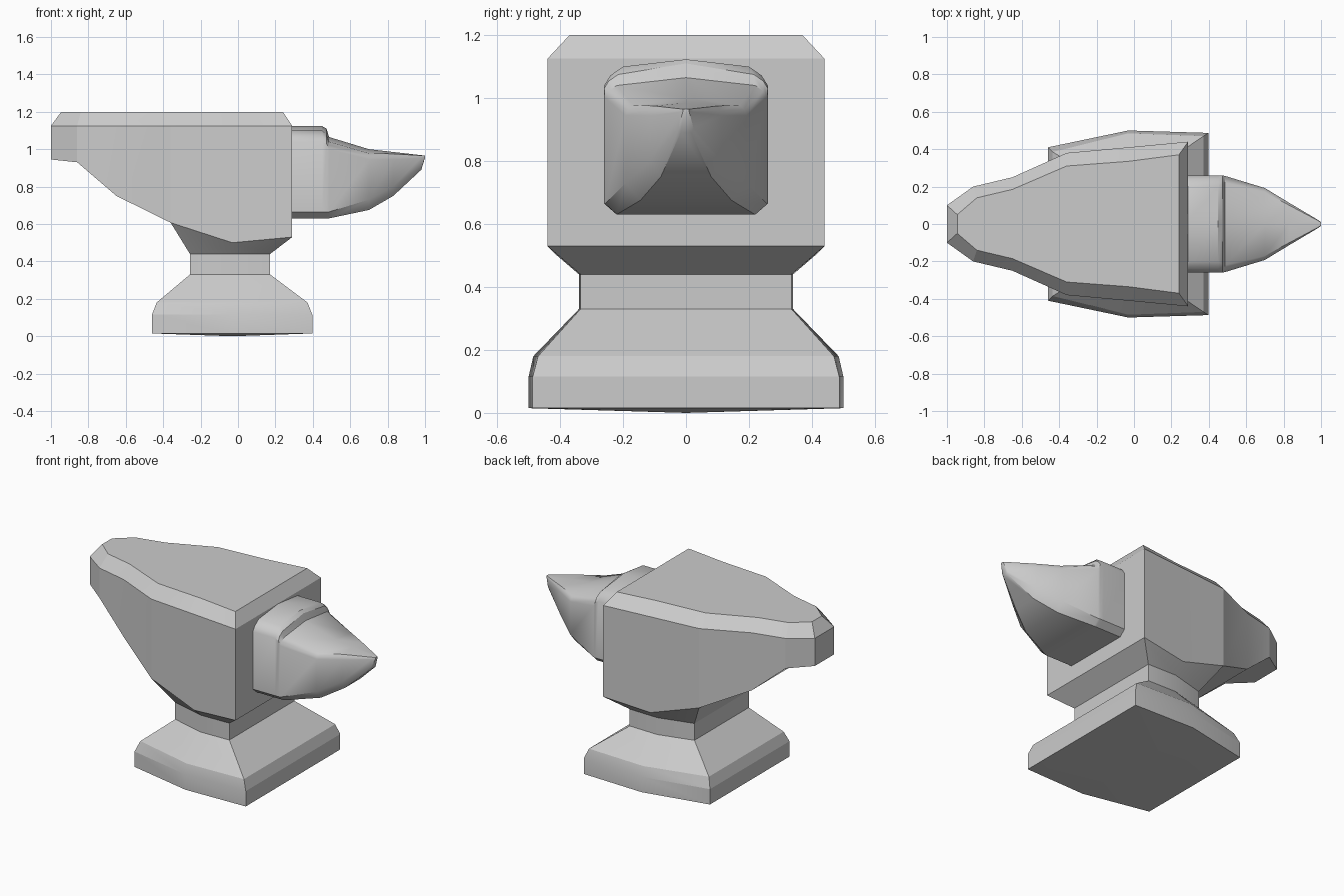
import bpy, bmesh, math

if "Cube" in bpy.data.objects:
    bpy.data.objects.remove(bpy.data.objects["Cube"])


def loft(bm, rings, closed=True):
    """Bridge successive rings of BMVerts with quads."""
    for a, b in zip(rings, rings[1:]):
        n = len(a)
        for i in range(n if closed else n - 1):
            j = (i + 1) % n
            bm.faces.new((a[i], a[j], b[j], b[i]))


def finish(bm, name, smooth):
    bmesh.ops.recalc_face_normals(bm, faces=bm.faces[:])
    me = bpy.data.meshes.new(name)
    bm.to_mesh(me)
    bm.free()
    ob = bpy.data.objects.new(name, me)
    bpy.context.collection.objects.link(ob)
    bpy.context.view_layer.objects.active = ob
    ob.select_set(True)
    bpy.ops.object.shade_smooth_by_angle(angle=math.radians(smooth))
    ob.select_set(False)
    return ob


# Body: stations of x, half width, underside z, top-face x, top-face half width
stations = [(-1.0, .10, .945, -.945, .05), (-.86, .20, .93, -.84, .14),
            (-.65, .25, .75, -.65, .185), (-.36, .38, .607, -.36, .31),
            (-.03, .41, .50, -.03, .335), (.29, .44, .53, .24, .37)]
bm = bmesh.new()
secs = []
for x, w, zb, tx, tw in stations:
    pts = [(x, -w, zb), (x, -w, 1.125), (tx, -tw, 1.2),
           (tx, tw, 1.2), (x, w, 1.125), (x, w, zb)]
    secs.append([bm.verts.new(p) for p in pts])
loft(bm, secs, closed=False)
for s in (secs[0], secs[-1]):                       # heel and front ends
    bm.faces.new((s[0], s[1], s[4], s[5]))
    bm.faces.new((s[1], s[2], s[3], s[4]))
for a, b in zip(secs[:3], secs[1:4]):               # underside of the heel
    bm.faces.new((a[0], a[5], b[5], b[0]))

# Waist and foot: six-sided rings running down from the body underside
ring = [s[0] for s in secs[3:]] + [s[5] for s in reversed(secs[3:])]
rings = [ring]
for z, x0, x1, y0, ym, y1 in [(.44, -.257, .172, .28, .34, .335),
                              (.33, -.257, .172, .28, .34, .335),
                              (.18, -.435, .372, .385, .485, .47),
                              (.115, -.46, .397, .41, .50, .487),
                              (.015, -.46, .397, .41, .50, .487)]:
    pts = [(x0, -y0), (-.03, -ym), (x1, -y1), (x1, y1), (-.03, ym), (x0, y0)]
    rings.append([bm.verts.new((x, y, z)) for x, y in pts])
loft(bm, rings)
centre = bm.verts.new((-.03, 0, 0))
last = rings[-1]
for i in range(6):
    bm.faces.new((last[i], last[(i + 1) % 6], centre))
finish(bm, "anvil_body", 18)

# Horn: x, top centre z, (top edge y, z), (side y, upper z, lower z), (flat y, z)
horn = [(.27, 1.123, .20, 1.10, .26, 1.04, .665, .22, .63),
        (.45, 1.123, .20, 1.10, .26, 1.04, .665, .22, .63),
        (.473, 1.11, .215, 1.075, .26, 1.03, .665, .22, .63),
        (.487, 1.065, .22, 1.04, .257, 1.00, .665, .22, .63),
        (.70, 1.0, .17, .978, .192, .945, .73, .145, .675),
        (.83, .985, .10, .975, .113, .945, .80, .08, .75),
        (.98, .968, .02, .966, .024, .955, .905, .017, .89),
        (1.0, .966, .008, .965, .01, .962, .957, .006, .955)]
bm = bmesh.new()
rings = []
for x, tc, ey, ez, sy, su, sl, fy, fz in horn:
    half = [(ey, ez), ((ey + 2 * sy) / 3, (ez + su) / 2 + .008 * sy), (sy, su), (sy, sl), (fy, fz)]
    pts = [(0, tc)] + half + [(-y, z) for y, z in reversed(half)]
    rings.append([bm.verts.new((x, y, z)) for y, z in pts])
loft(bm, rings)
bm.faces.new(rings[0])
bm.faces.new(rings[-1])
finish(bm, "anvil_horn", 32)
